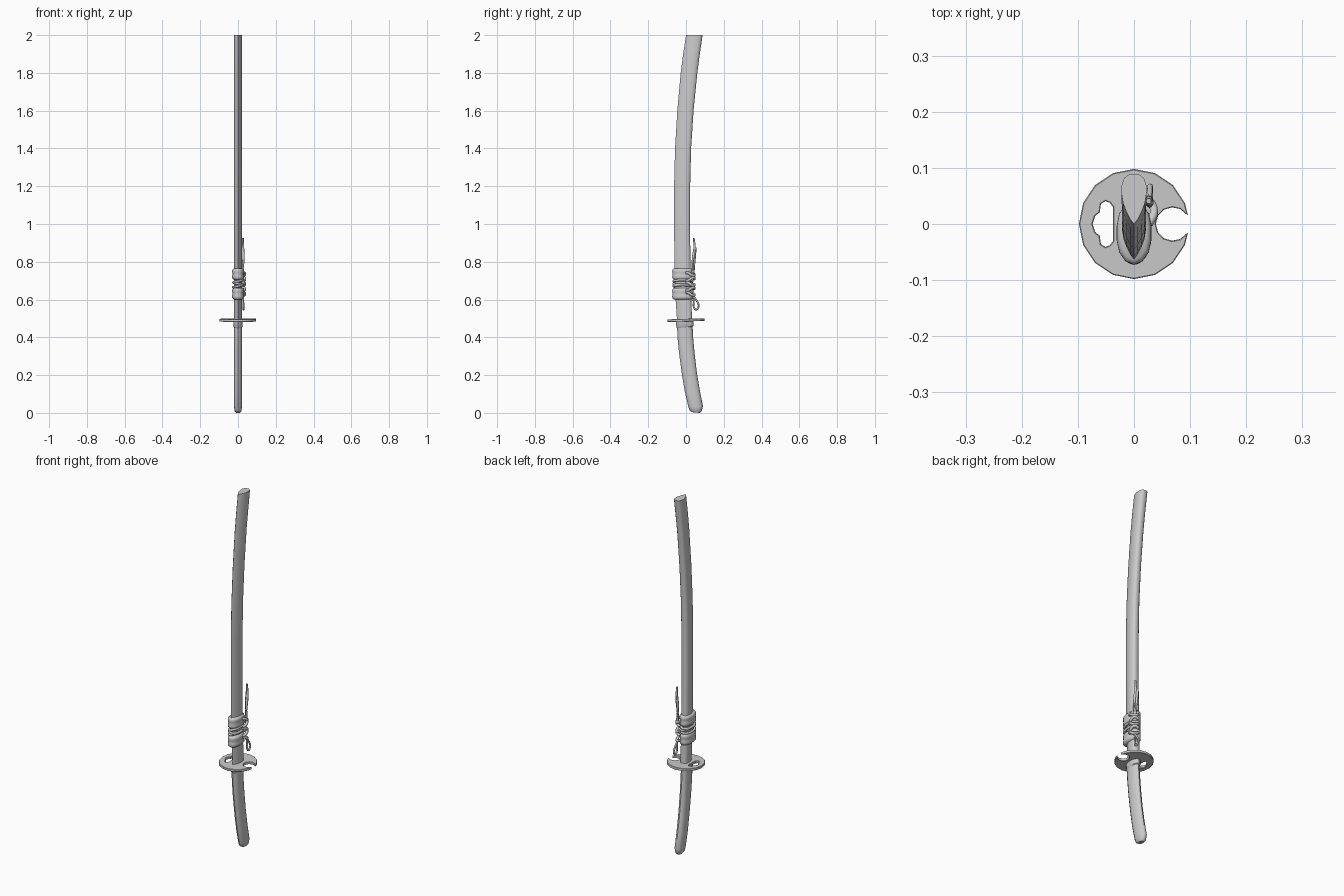
import bpy, bmesh
from math import sin, cos, pi, radians
from mathutils import Vector

if "Cube" in bpy.data.objects:
    bpy.data.objects.remove(bpy.data.objects["Cube"])

# Half cross-sections: (sideways fraction, front-to-back fraction)
BLADE = [(0, 0), (.32, .1), (.62, .25), (.88, .42), (1, .6), (1, .78), (.8, .93), (.45, 1)]
OVAL = [(0, 0), (.5, .06), (.85, .2), (1, .4), (1, .62), (.85, .82), (.5, .95), (0, 1)]


def finish(ob, angle=40):
    bpy.ops.object.select_all(action='DESELECT')
    bpy.context.view_layer.objects.active = ob
    ob.select_set(True)
    if ob.type == 'CURVE':
        bpy.ops.object.convert(target='MESH')
    bpy.ops.object.shade_smooth_by_angle(angle=radians(angle))
    return bpy.context.object


def loft(name, half, stations, angle=40):
    """stations: (front y, front z, back y, back z, half width)"""
    outline = half + [(-x, u) for x, u in reversed(half) if x > 0]
    bm = bmesh.new()
    rings = [[bm.verts.new((x * w, y0 + (y1 - y0) * u, z0 + (z1 - z0) * u)) for x, u in outline]
             for y0, z0, y1, z1, w in stations]
    n = len(outline)
    for a, b in zip(rings, rings[1:]):
        for i in range(n):
            bm.faces.new((a[i], a[(i + 1) % n], b[(i + 1) % n], b[i]))
    bm.faces.new(rings[0][::-1])
    bm.faces.new(rings[-1])
    bmesh.ops.recalc_face_normals(bm, faces=bm.faces)
    me = bpy.data.meshes.new(name)
    bm.to_mesh(me)
    bm.free()
    ob = bpy.data.objects.new(name, me)
    bpy.context.collection.objects.link(ob)
    return finish(ob, angle)


def cord(name, pts, r, closed=False, radii=None):
    cu = bpy.data.curves.new(name, 'CURVE')
    cu.dimensions = '3D'
    cu.bevel_depth = r
    cu.bevel_resolution = 2
    cu.resolution_u = 4
    cu.use_fill_caps = True
    sp = cu.splines.new('BEZIER')
    sp.bezier_points.add(len(pts) - 1)
    for i, (bp, p) in enumerate(zip(sp.bezier_points, pts)):
        bp.co = p
        bp.handle_left_type = bp.handle_right_type = 'AUTO'
        bp.radius = radii[i] if radii else 1
    sp.use_cyclic_u = closed
    ob = bpy.data.objects.new(name, cu)
    bpy.context.collection.objects.link(ob)
    return finish(ob, 60)


# Curved scabbard, flat at the far end
loft("scabbard", BLADE, [
    (-.048, .495, .032, .495, .021), (-.055, .60, .028, .60, .021),
    (-.061, .77, .024, .77, .021), (-.063, 1.0, .021, 1.0, .021),
    (-.063, 1.2, .022, 1.2, .021), (-.058, 1.4, .027, 1.4, .021),
    (-.046, 1.6, .04, 1.6, .021), (-.028, 1.8, .06, 1.8, .021),
    (-.015, 1.9, .073, 1.9, .022), (0, 2.0, .088, 2.0, .022)])

# Curved grip with rounded pommel, and its collar
loft("grip", OVAL, [
    (.032, .004, .072, 0, .012), (.02, .012, .083, .008, .018),
    (.013, .03, .09, .035, .021), (-.006, .11, .073, .12, .021),
    (-.021, .2, .058, .21, .021), (-.036, .31, .045, .32, .021),
    (-.045, .40, .037, .41, .021), (-.048, .485, .034, .49, .021)])
loft("grip_collar", OVAL, [
    (-.047, .448, .034, .455, .020), (-.051, .453, .039, .46, .024),
    (-.053, .487, .039, .492, .024)])

# Sixteen-sided guard with a round open notch and a lobed hole
outline = [(.098 * cos(i * pi / 8), .098 * sin(i * pi / 8)) for i in range(1, 16)]
outline += [(.096, -.016)]
notch = [(.069 + .030 * cos(radians(a)), .030 * sin(radians(a))) for a in range(-35, -326, -29)]
outline += notch + [(.096, .016)]
lobe = [(-.037, 0), (-.037, .03), (-.043, .038), (-.051, .041), (-.059, .036), (-.061, .021),
        (-.069, .015), (-.074, 0)]
hole = lobe + [(x, -y) for x, y in lobe[-2:0:-1]]
cu = bpy.data.curves.new("guard", 'CURVE')
cu.dimensions = '2D'
cu.fill_mode = 'BOTH'
cu.extrude = .0055
cu.bevel_depth = .0015
cu.bevel_resolution = 0
cu.offset = -.0015
for pts in (outline, hole):
    sp = cu.splines.new('POLY')
    sp.points.add(len(pts) - 1)
    for p, (x, y) in zip(sp.points, pts):
        p.co = (x, y, 0, 1)
    sp.use_cyclic_u = True
guard = bpy.data.objects.new("guard", cu)
bpy.context.collection.objects.link(guard)
guard.location = (0, 0, .491)
guard.rotation_euler.x = .03
finish(guard, 25)

# Two broad wrapped bands of cord around the scabbard
for name, z0, z1 in (("lower_wrap", .60, .662), ("upper_wrap", .705, .765)):
    st = []
    for k in range(9):
        t = k / 8
        e = -.005 if k in (0, 8) else .001 + .002 * abs(sin(2 * pi * t))
        z = z0 + (z1 - z0) * t
        st.append((-.070 - e, z, .036 + e, z, .028 + e))
    loft(name, OVAL, st, 50)

# Thin slanted turns between the bands
for i, (z, tilt) in enumerate(((.671, .006), (.684, -.006), (.697, .006))):
    pts = [(.025 * cos(a), -.016 + .05 * sin(a), z + tilt * cos(a))
           for a in (j * pi / 6 for j in range(12))]
    cord(f"wrap_turn_{i + 1}", pts, .0065, True)

# Knots: a stack of crossing loops on the right side
for i in range(5):
    z = .63 + i * .026
    s = 1 if i % 2 else -1
    cord(f"knot_{i + 1}", [(.026, .0, z - .008 * s), (.034, .014, z - .006 * s),
                           (.035, .028, z + .004 * s), (.025, .042, z + .008 * s),
                           (.008, .043, z)], .0075)

# Hanging loop below and loose cord tails above
cord("cord_loop", [(.027, .036, .625), (.028, .041, .59), (.029, .042, .558), (.029, .053, .547),
                   (.029, .067, .565), (.028, .060, .588), (.027, .042, .615)], .005)
cord("cord_tail_long", [(.026, .038, .72), (.028, .034, .78), (.028, .039, .83),
                        (.027, .045, .88), (.026, .041, .925)], .006,
     radii=[1, .8, 1.2, 1.0, .8])
cord("cord_tail_short", [(.024, .038, .72), (.021, .043, .78), (.020, .046, .83),
                         (.021, .050, .875)], .006, radii=[1, .8, 1.2, 1.1])
